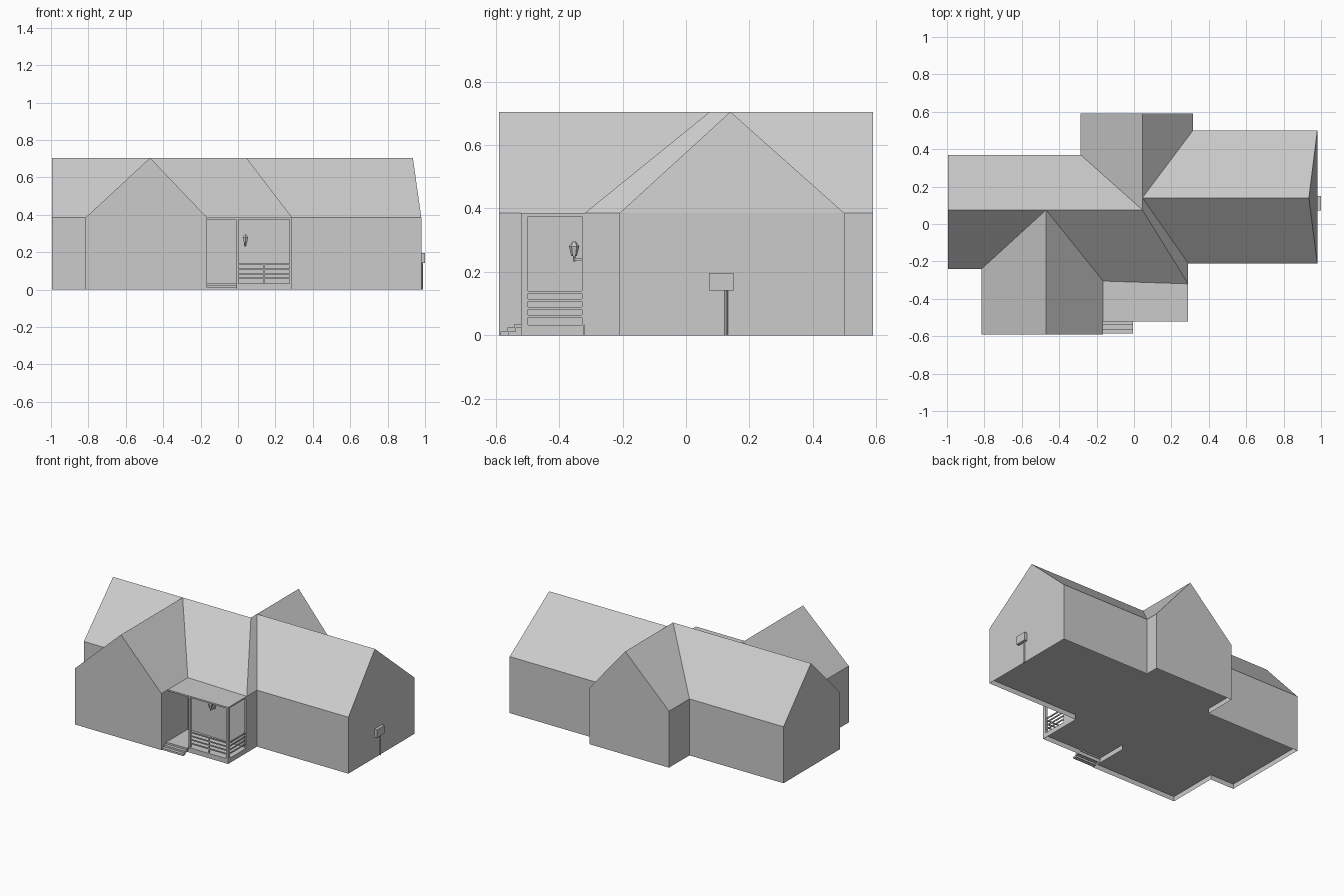
import bpy
import bmesh
from mathutils import Vector

if "Cube" in bpy.data.objects:
    bpy.data.objects.remove(bpy.data.objects["Cube"], do_unlink=True)

GREY = (0.6, 0.6, 0.6, 1.0)
grey = bpy.data.materials.new("light_grey")
grey.use_nodes = True
grey.diffuse_color = GREY
grey.node_tree.nodes["Principled BSDF"].inputs["Base Color"].default_value = GREY

EAVE, RIDGE, FLOOR = 0.385, 0.705, 0.033


def add_object(name, bm):
    bmesh.ops.recalc_face_normals(bm, faces=bm.faces[:])
    mesh = bpy.data.meshes.new(name)
    bm.to_mesh(mesh)
    bm.free()
    mesh.materials.append(grey)
    obj = bpy.data.objects.new(name, mesh)
    bpy.context.collection.objects.link(obj)
    return obj


def box(name, xs, ys, zs):
    """Box from its x, y and z ranges."""
    bm = bmesh.new()
    bmesh.ops.create_cube(bm, size=1)
    for v in bm.verts:
        v.co = Vector([r[0] if c < 0 else r[1] for r, c in zip((xs, ys, zs), v.co)])
    return add_object(name, bm)


def cone(name, centre, z0, z1, r0, r1, sides):
    """Vertical tapered cylinder."""
    bm = bmesh.new()
    bmesh.ops.create_cone(bm, cap_ends=True, segments=sides, radius1=r0, radius2=r1, depth=z1 - z0)
    bmesh.ops.translate(bm, verts=bm.verts[:], vec=(*centre, (z0 + z1) / 2))
    return add_object(name, bm)


# House plan, anticlockwise, one letter per wall corner
plan = {
    "A": (-0.995, -0.24), "B": (-0.815, -0.24), "C": (-0.815, -0.59), "D": (-0.165, -0.59),
    "E": (-0.165, -0.305), "F": (0.29, -0.32), "G": (0.29, -0.21), "H": (0.98, -0.21),
    "I": (0.98, 0.50), "J": (0.315, 0.50), "K": (0.315, 0.59), "L": (-0.285, 0.59),
    "M": (-0.285, 0.37), "N": (-0.995, 0.37),
}
# Ridge points
ridge = {
    "P": (-0.995, 0.075), "Q": (-0.47, 0.075), "R": (-0.47, -0.59), "S": (0.045, 0.075),
    "T": (0.045, 0.14), "U": (0.935, 0.14), "V": (0.045, 0.59),
}
slopes_and_gables = ["ABQP", "BCRQ", "CDR", "DEQR", "EFSQ", "FGTS", "GHUT", "HIU",
                     "IJTU", "JKVT", "KLV", "LMSTV", "MNPQS", "NAP"]

# Walls and roofs
bm = bmesh.new()
top = {k: bm.verts.new((*p, EAVE)) for k, p in plan.items()}
top.update({k: bm.verts.new((*p, RIDGE)) for k, p in ridge.items()})
for names in slopes_and_gables:
    bm.faces.new([top[k] for k in names])
corners = list(plan)
base = {k: bm.verts.new((*plan[k], 0)) for k in corners}
for a, b in zip(corners, corners[1:] + corners[:1]):
    if a + b != "EF":
        bm.faces.new((base[a], base[b], top[b], top[a]))
# Porch back wall stops on the deck
deck_edge = [bm.verts.new((*plan[k], FLOOR)) for k in "EF"]
bm.faces.new((*deck_edge, top["F"], top["E"]))
add_object("house_walls_and_roofs", bm)

# Floor under the house and porch
PORCH_L, PORCH_R, PORCH_F, PORCH_B = -0.165, 0.29, -0.52, -0.322
outline = []
for k, p in plan.items():
    outline.append({"E": (PORCH_L, PORCH_F), "F": (PORCH_R, PORCH_F)}.get(k, p))
bm = bmesh.new()
bm.faces.new([bm.verts.new((*p, FLOOR)) for p in outline])
add_object("floor_and_deck", bm)

# Skirt around the porch deck
bm = bmesh.new()
path = [(PORCH_L, PORCH_F), (PORCH_R, PORCH_F), (PORCH_R, PORCH_B)]
low = [bm.verts.new((*p, 0)) for p in path]
high = [bm.verts.new((*p, FLOOR)) for p in path]
for i in range(2):
    bm.faces.new((low[i], low[i + 1], high[i + 1], high[i]))
add_object("porch_skirt", bm)

# Porch roof and posts
box("porch_roof", (PORCH_L, PORCH_R), (PORCH_F, -0.3), (0.375, EAVE))
box("porch_post_left", (-0.01, 0.002), (PORCH_F, -0.503), (FLOOR, 0.375))
box("porch_post_right", (0.275, PORCH_R), (PORCH_F, -0.498), (FLOOR, 0.375))
box("porch_post_wall", (0.278, PORCH_R), (-0.328, -0.31), (FLOOR, 0.375))

# Railings on the front and side of the porch
for i in range(4):
    z = 0.06 + 0.025 * i
    box(f"front_rail_{i + 1}", (0, 0.28), (-0.513, -0.507), (z - 0.004, z + 0.004))
    box(f"side_rail_{i + 1}", (0.28, 0.286), (-0.507, -0.32), (z - 0.004, z + 0.004))
box("front_rail_baluster", (0.137, 0.143), (-0.514, -0.506), (FLOOR, 0.138))

# Entry steps
for i in range(3):
    y = -0.585 + 0.022 * i
    box(f"entry_step_{i + 1}", (PORCH_L, -0.005), (y, y + 0.026), (0.012 * i, 0.012 * (i + 1)))

# Wall lantern
lamp = (0.04, -0.353)
cone("lantern_stem", lamp, 0.232, 0.25, 0.004, 0.004, 8)
cone("lantern_glass", lamp, 0.25, 0.28, 0.009, 0.016, 6)
cone("lantern_cap", lamp, 0.28, 0.296, 0.017, 0.005, 6)
box("lantern_arm", (0.037, 0.043), (-0.353, -0.318), (0.236, 0.242))
box("lantern_plate", (0.032, 0.048), (-0.328, -0.312), (0.235, 0.268))

# Utility box and conduit on the end wall
box("utility_box", (0.978, 1.0), (0.072, 0.15), (0.142, 0.197))
cone("utility_conduit", (0.984, 0.127), 0, 0.145, 0.005, 0.005, 8)
